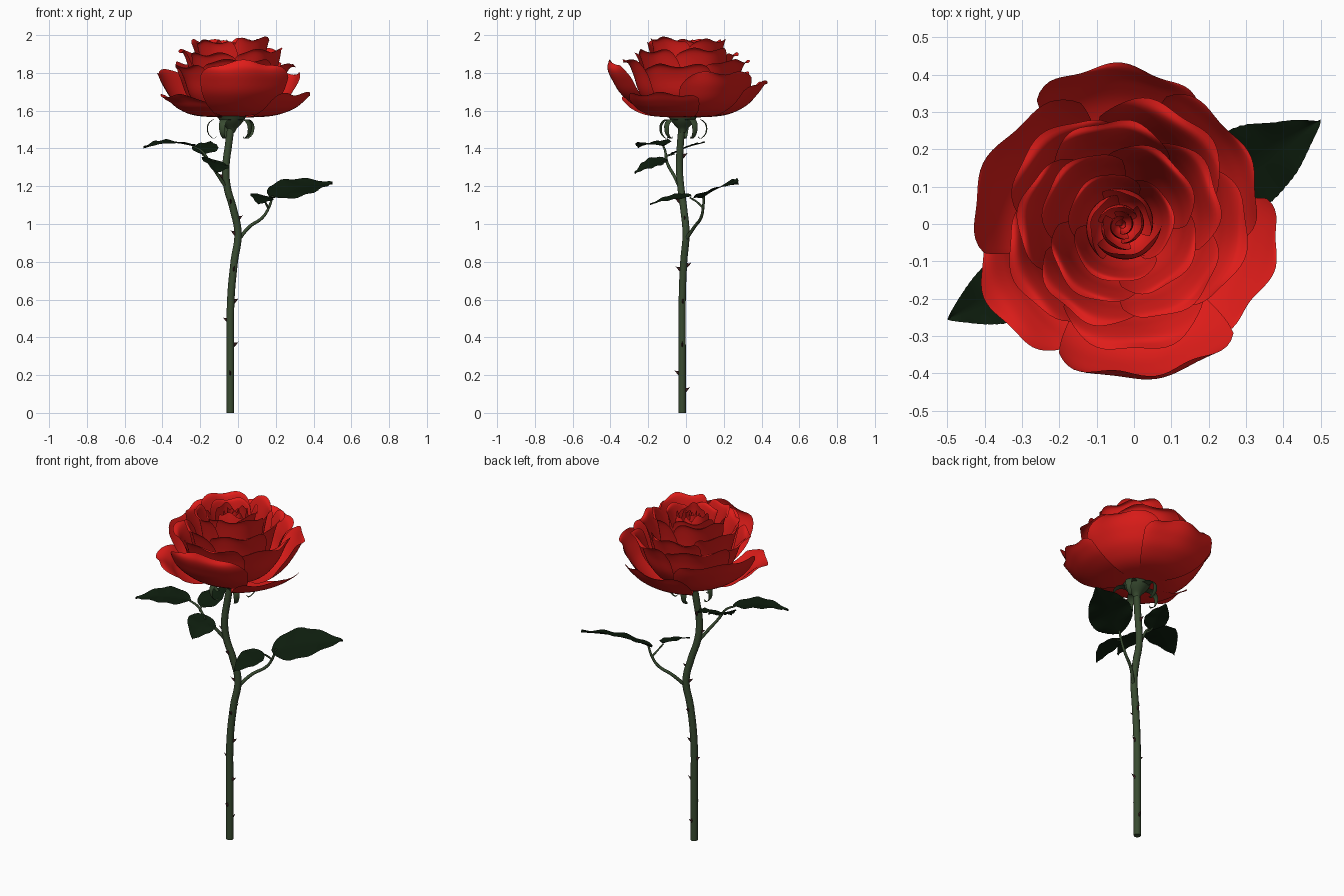
import bpy, math, random
from mathutils import Vector

if "Cube" in bpy.data.objects:
    bpy.data.objects.remove(bpy.data.objects["Cube"])

random.seed(4)


def material(name, color):
    m = bpy.data.materials.new(name)
    m.diffuse_color = (*color, 1)
    m.use_nodes = True
    m.node_tree.nodes["Principled BSDF"].inputs["Base Color"].default_value = m.diffuse_color
    return m


RED = material("petal_red", (0.75, 0.012, 0.01))
STEM = material("stem_green", (0.04, 0.07, 0.03))
LEAF = material("leaf_green", (0.004, 0.012, 0.004))
THORN = material("thorn_brown", (0.05, 0.015, 0.015))


def spline(pts, t):
    """Smooth Catmull-Rom point at t in 0..1."""
    p = [Vector(q) for q in pts]
    n = len(p) - 1
    s = min(max(t, 0), 1) * n
    i = min(int(s), n - 1)
    f = s - i
    b, c = p[i], p[i + 1]
    a = p[i - 1] if i else 2 * b - c
    d = p[i + 2] if i + 2 <= n else 2 * c - b
    return 0.5 * (2 * b + (c - a) * f + (2 * a - 5 * b + 4 * c - d) * f ** 2
                  + (3 * b - a - 3 * c + d) * f ** 3)


def surfaces(name, funcs, nu, nv, mat):
    """One smooth mesh from several patches f(u, v), u in -1..1, v in 0..1."""
    verts, faces = [], []
    for f in funcs:
        o = len(verts)
        for j in range(nv + 1):
            for i in range(nu + 1):
                verts.append(f(2 * i / nu - 1, j / nv))
        for j in range(nv):
            for i in range(nu):
                k = o + j * (nu + 1) + i
                faces.append((k, k + 1, k + nu + 2, k + nu + 1))
    me = bpy.data.meshes.new(name)
    me.from_pydata(verts, [], faces)
    me.polygons.foreach_set("use_smooth", [True] * len(faces))
    me.materials.append(mat)
    ob = bpy.data.objects.new(name, me)
    bpy.context.collection.objects.link(ob)
    return ob


def tube(name, pts, r0, r1, mat):
    cu = bpy.data.curves.new(name, 'CURVE')
    cu.dimensions = '3D'
    cu.bevel_depth = 1
    cu.bevel_resolution = 3
    cu.use_fill_caps = True
    sp = cu.splines.new('BEZIER')
    sp.resolution_u = 8
    sp.bezier_points.add(len(pts) - 1)
    for i, (b, p) in enumerate(zip(sp.bezier_points, pts)):
        b.co = p
        b.handle_left_type = b.handle_right_type = 'AUTO'
        b.radius = r0 + (r1 - r0) * i / (len(pts) - 1)
    cu.materials.append(mat)
    ob = bpy.data.objects.new(name, cu)
    bpy.context.collection.objects.link(ob)


# Stem
PATH = [(-.04, -.02, 0), (-.04, -.02, .3), (-.038, -.02, .6), (-.02, -.012, .8), (0, 0, .95),
        (-.025, -.012, 1.08), (-.058, -.028, 1.2), (-.064, -.035, 1.3),
        (-.05, -.03, 1.42), (-.035, -.02, 1.53)]
tube("stem", PATH, .020, .019, STEM)


def stem_at(z):
    for a, b in zip(PATH, PATH[1:]):
        if a[2] <= z <= b[2]:
            return Vector(a).lerp(Vector(b), (z - a[2]) / (b[2] - a[2]))


# Thorns: small hooked cones, (height, direction)
def thorn(z, deg):
    a = math.radians(deg)
    out = Vector((math.cos(a), math.sin(a), 0))
    side = Vector((-out.y, out.x, 0))
    p = stem_at(z) + out * .014

    def f(u, v):
        w = (1 - v) ** 1.2
        c = p + out * .028 * v + Vector((0, 0, .018 * v * v))
        return c + side * .006 * w * math.cos(u * math.pi) + Vector((0, 0, .016 * w * math.sin(u * math.pi)))
    return f


surfaces("thorns", [thorn(z, d) for z, d in (
    (.12, 80), (.21, 265), (.36, 0), (.49, 180), (.59, 10), (.76, 275), (.78, 85),
    (.95, 200), (1.03, 0), (1.12, 260), (1.25, 185), (1.36, 100))], 8, 4, THORN)

# Leaf stalks
tube("right_leaf_stalk", [(.005, 0, .92), (.06, .045, .985), (.13, .08, 1.035), (.16, .09, 1.08),
                          (.185, .095, 1.15)], .010, .006, STEM)
tube("right_leaflet_stalk", [(.16, .09, 1.085), (.145, .06, 1.115), (.135, .02, 1.14)], .006, .004, STEM)
tube("left_leaf_stalk", [(-.06, -.03, 1.19), (-.1, -.06, 1.25), (-.15, -.10, 1.325), (-.19, -.11, 1.385),
                         (-.24, -.12, 1.412)], .010, .005, STEM)
tube("left_front_leaflet_stalk", [(-.15, -.10, 1.325), (-.14, -.115, 1.335), (-.125, -.13, 1.332)],
     .006, .004, STEM)
tube("left_back_leaflet_stalk", [(-.175, -.108, 1.36), (-.185, -.09, 1.365), (-.185, -.06, 1.372)],
     .006, .004, STEM)


# Leaves: ovate, folded along the midrib, finely toothed
def leaf(name, base, tip, half, up, arch):
    base, tip = Vector(base), Vector(tip)
    d = tip - base
    side = d.cross(Vector(up)).normalized()
    n = side.cross(d).normalized()

    def f(u, v):
        w = half * math.sin(math.pi * v ** .72) ** .8 if 0 < v < 1 else 0
        w *= 1 - .25 * v ** 3
        if abs(u) > .99:
            w *= 1 + .02 * (round(v * 40) % 2)
        lift = arch * math.sin(math.pi * v) + .10 * half * abs(u) + .04 * half * math.sin(v * 20) * u * u
        return base + d * v + side * u * w + n * lift
    surfaces(name, [f], 10, 40, LEAF)


leaf("right_leaf", (.165, .085, 1.135), (.50, .28, 1.21), .12, (0, -.42, 1), .02)
leaf("right_leaflet", (.135, .03, 1.145), (.105, -.19, 1.10), .064, (.25, 0, 1), .012)
leaf("left_leaf", (-.23, -.117, 1.41), (-.50, -.255, 1.40), .09, (0, -.1, 1), .024)
leaf("left_front_leaflet", (-.135, -.10, 1.335), (-.115, -.27, 1.265), .08, (.3, 0, 1), .015)
leaf("left_back_leaflet", (-.19, -.08, 1.365), (-.145, .10, 1.43), .07, (0, -.35, 1), .008)

# Calyx cup
CUP = [(.017, 1.485), (.026, 1.505), (.045, 1.525), (.062, 1.545), (.078, 1.572)]


def cup(u, v):
    r, z = spline(CUP, v)
    return (-.033 + r * math.cos(u * math.pi), -.017 + r * math.sin(u * math.pi), z)


surfaces("calyx", [cup], 24, 10, STEM)

# Sepals: tapered strips curling out and down
CURL = [(.055, 1.55), (.10, 1.553), (.13, 1.525), (.128, 1.48), (.10, 1.452), (.085, 1.462)]


def sepal(deg):
    a = math.radians(deg)

    def f(u, v):
        r, z = spline(CURL, v)
        w = .026 * (1 - v) ** .7 * u
        r -= abs(u) * .004
        return (-.033 + r * math.cos(a) - w * math.sin(a), -.017 + r * math.sin(a) + w * math.cos(a), z)
    return f


surfaces("sepals", [sepal(30 + 72 * k) for k in range(5)], 4, 16, STEM)

# Petal profiles as fractions of (radius, height): open bowl, rolled rim, upright, closed bud
BOWL = [(.04, 0), (.48, .07), (.74, .32), (.89, .66), (.97, .93), (1, 1)]
ROLL = [(.04, 0), (.48, .10), (.71, .40), (.82, .74), (.91, .95), (1, .99)]
UP = [(.04, 0), (.5, .10), (.80, .38), (.94, .66), (1.0, .86), (.97, 1)]
BUD = [(.1, 0), (.7, .12), (1.0, .4), (1.04, .65), (.98, .87), (.9, 1)]


# Petals: cupped patches around the flower axis with a wavy rim
def petal(deg, half, R, Z, prof=BOWL, zb=1.562, twist=.04):
    ph = random.uniform(0, 6)

    def f(u, v):
        t = v * (1 - .36 * abs(u) ** 2.8)
        r, z = spline(prof, t)
        r, z = r * R, zb + z * (Z - zb)
        a = math.radians(deg + u * half * (1 - .1 * v * v))
        r *= 1 + twist * u + .025 * t ** 3 * math.sin(7 * u + ph)
        z += .010 * v ** 4 * math.sin(7 * u + ph * 2)
        return (-.033 + r * math.cos(a), -.003 + r * math.sin(a), z)
    return f


surfaces("outer_petals", [petal(*p) for p in (
    (90, 38, .425, 1.75), (150, 46, .395, 1.81), (212, 38, .41, 1.68, ROLL),
    (280, 40, .415, 1.86, UP), (338, 36, .415, 1.69), (33, 42, .385, 1.80))], 28, 24, RED)


def ring(name, count, start, half, R, Z, zb, prof=ROLL, twist=.05):
    surfaces(name, [petal(start + 360 * k / count, half, R * random.uniform(.96, 1.05),
                          Z + random.uniform(-.025, .014), prof, zb, twist)
                    for k in range(count)], 24, 22, RED)


ring("second_petals", 5, 60, 46, .325, 1.86, 1.565)
ring("third_petals", 5, 24, 46, .27, 1.925, 1.57)
ring("fourth_petals", 4, 50, 56, .21, 1.98, 1.575)
ring("fifth_petals", 3, 10, 72, .145, 1.975, 1.58)
ring("sixth_petals", 3, 50, 75, .09, 1.965, 1.60, BUD, .12)
ring("seventh_petals", 3, 100, 75, .056, 1.96, 1.62, BUD, .15)
ring("heart_petals", 2, 10, 115, .030, 1.955, 1.66, BUD, .25)
ring("heart_core", 1, 10, 180, .012, 1.945, 1.70, BUD, .4)
